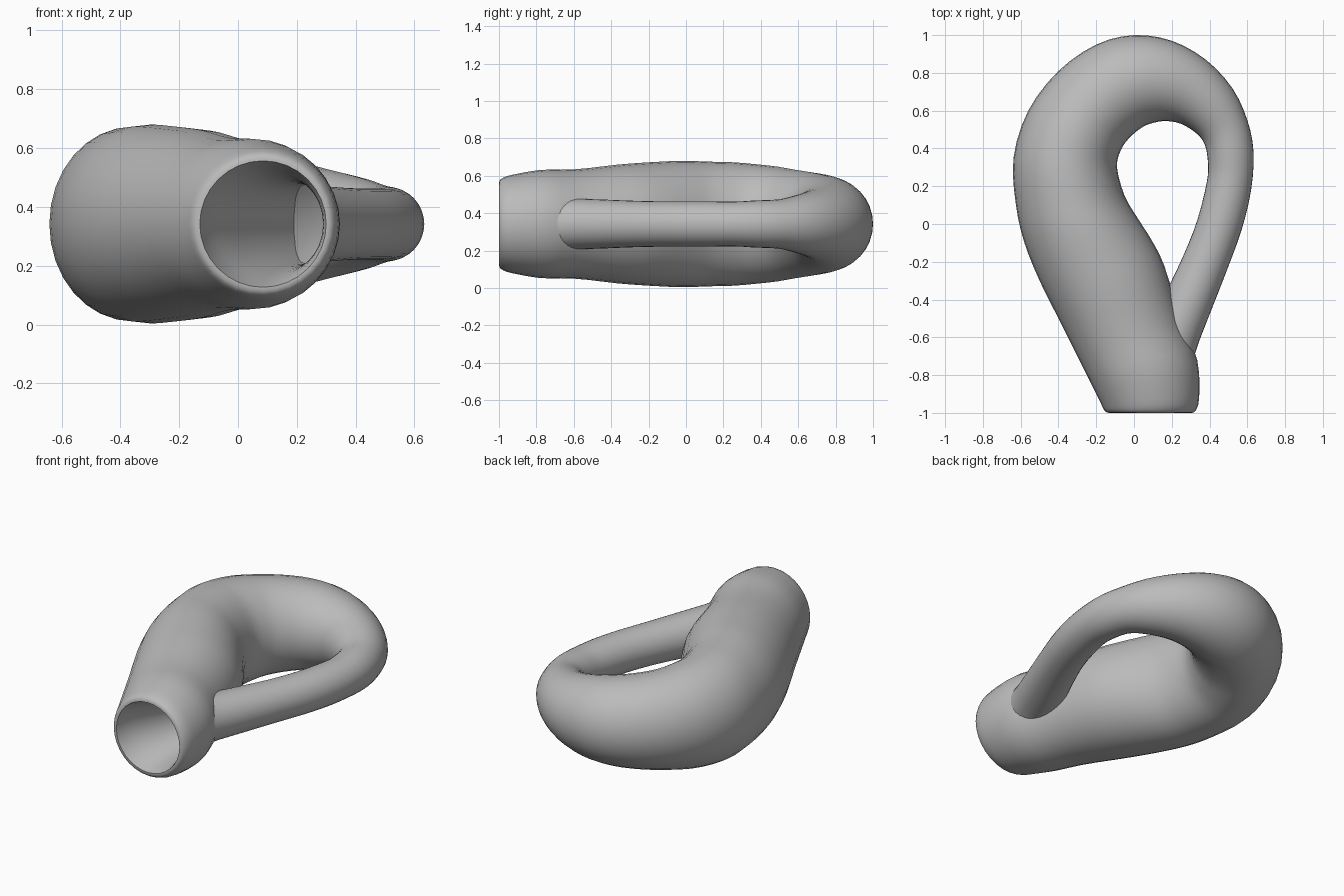
import bpy
import math
from mathutils import Vector

default_cube = bpy.data.objects.get("Cube")
if default_cube:
    bpy.data.objects.remove(default_cube, do_unlink=True)

SIDES = 32
STEPS = 3
AXIS_HEIGHT = 0.342

# Plan outline of the tube: outer edge x, y and inner edge x, y per station
BODY = [
    (-.13, -1, .3, -1), (-.155, -.99, .325, -.99), (-.18, -.94, .345, -.92),
    (-.23, -.84, .335, -.72), (-.3, -.7, .25, -.51), (-.4, -.5, .16, -.22),
    (-.5, -.3, .09, -.08), (-.58, -.1, .02, .03), (-.625, .1, -.05, .15),
    (-.638, .35, -.09, .3), (-.56, .6, -.07, .39), (-.4, .81, -.03, .45),
]
BEND = [
    (-.2, .95, .04, .51), (0, 1, .1, .535), (.2, .97, .17, .545),
    (.38, .87, .25, .53), (.52, .72, .33, .48), (.6, .55, .375, .42),
]
NECK = [
    (.633, .38, .392, .32), (.62, .18, .385, .22), (.57, -.03, .335, .02),
    (.49, -.25, .26, -.17), (.4, -.48, .165, -.37),
]
INNER_FLARE = [
    (.325, -.68, .07, -.57), (.295, -.85, -.03, -.78),
    (.29, -.95, -.1, -.92), (.3, -1, -.13, -1),
]


def smooth_path(points, steps):
    """Catmull-Rom interpolation through the stations."""
    points = [Vector(p) for p in points]
    result = []
    for i in range(len(points) - 1):
        a = points[max(i - 1, 0)]
        b, c = points[i], points[i + 1]
        d = points[min(i + 2, len(points) - 1)]
        for s in range(steps):
            t = s / steps
            result.append(0.5 * (2 * b + (c - a) * t
                                 + (2 * a - 5 * b + 4 * c - d) * t ** 2
                                 + (3 * b - a - 3 * c + d) * t ** 3))
    result.append(points[-1])
    return result


def section(station):
    """Upright ring spanning the two outline points, taller at the belly."""
    outer = Vector((station[0], station[1], AXIS_HEIGHT))
    inner = Vector((station[2], station[3], AXIS_HEIGHT))
    centre = (outer + inner) / 2
    arm = outer - centre
    belly_distance = math.hypot(centre.x + .36, centre.y - .3)
    swell = 1 + .18 * math.exp(-(belly_distance / .45) ** 2)
    rise = Vector((0, 0, arm.length * swell))
    angles = [math.tau * k / SIDES for k in range(SIDES)]
    return [centre + arm * math.cos(a) + rise * math.sin(a) for a in angles]


def loft(name, rings, material):
    """Skin consecutive rings with quads and shade them smooth."""
    verts = [v for ring in rings for v in ring]
    faces = []
    for r in range(len(rings) - 1):
        for k in range(SIDES):
            n = (k + 1) % SIDES
            low, high = r * SIDES, (r + 1) * SIDES
            faces.append((low + k, high + k, high + n, low + n))
    mesh = bpy.data.meshes.new(name)
    mesh.from_pydata(verts, [], faces)
    mesh.materials.append(material)
    obj = bpy.data.objects.new(name, mesh)
    bpy.context.collection.objects.link(obj)
    bpy.ops.object.select_all(action='DESELECT')
    obj.select_set(True)
    bpy.context.view_layer.objects.active = obj
    bpy.ops.object.shade_smooth_by_angle(angle=math.radians(40))
    return obj


grey = bpy.data.materials.new("plain grey")
grey.use_nodes = True
grey_colour = (0.5, 0.5, 0.5, 1)
grey.diffuse_color = grey_colour
grey.node_tree.nodes["Principled BSDF"].inputs["Base Color"].default_value = grey_colour

# One continuous skin: body, bend, thin neck, then flare back out to the mouth
stations = smooth_path(BODY + BEND + NECK + INNER_FLARE, STEPS)
loft("self_crossing_bottle", [section(s) for s in stations], grey)
